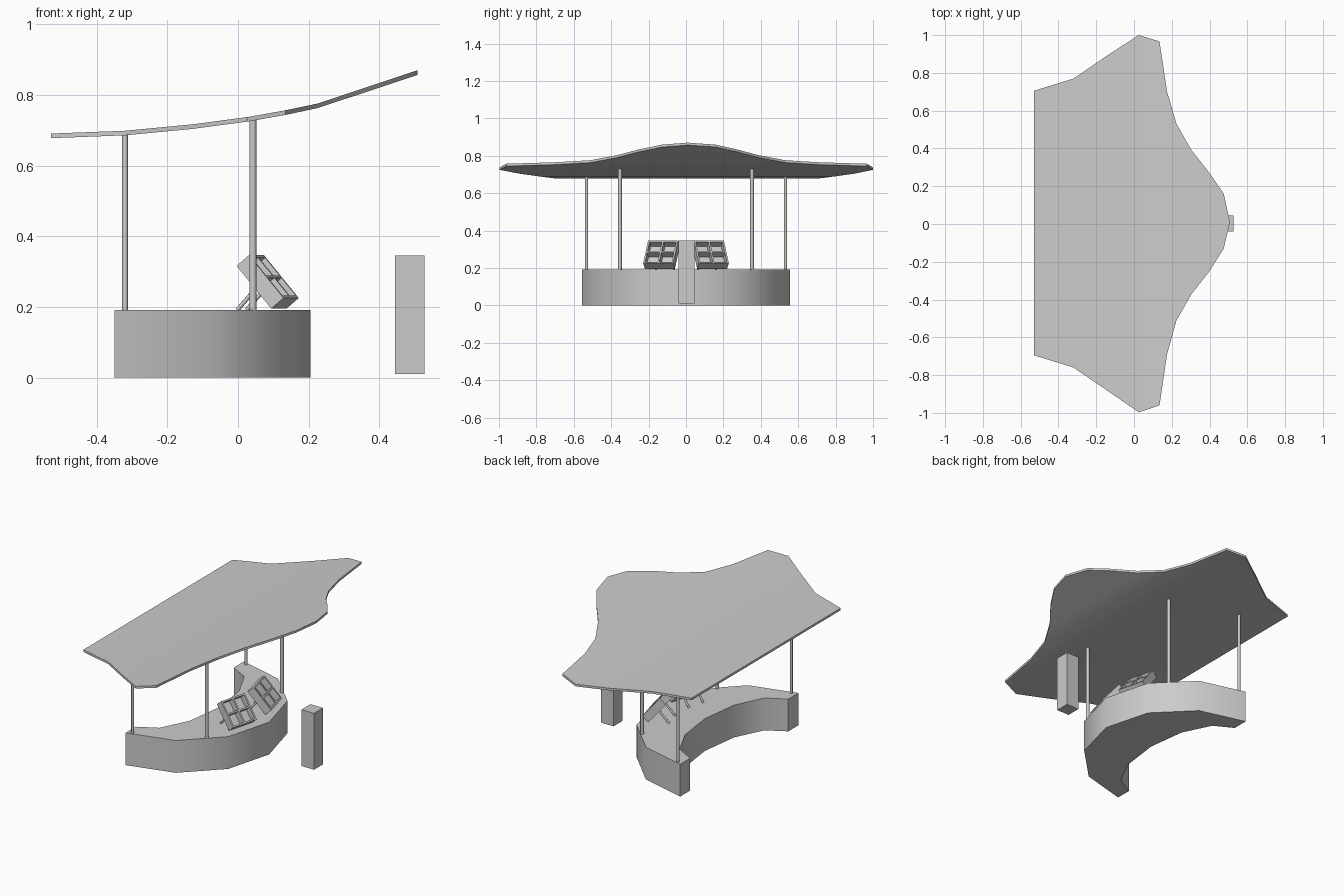
import bpy, bmesh
from math import cos, sin, pi, radians
from mathutils import Matrix, Vector

cube = bpy.data.objects.get("Cube")
if cube:
    bpy.data.objects.remove(cube, do_unlink=True)

grey = bpy.data.materials.new("light grey")
grey.use_nodes = True
grey.diffuse_color = (0.6, 0.6, 0.6, 1)
grey.node_tree.nodes["Principled BSDF"].inputs["Base Color"].default_value = (0.6, 0.6, 0.6, 1)


def finish(bm, name, smooth=False):
    bmesh.ops.recalc_face_normals(bm, faces=bm.faces)
    mesh = bpy.data.meshes.new(name)
    bm.to_mesh(mesh)
    bm.free()
    mesh.materials.append(grey)
    obj = bpy.data.objects.new(name, mesh)
    bpy.context.collection.objects.link(obj)
    if smooth:
        bpy.ops.object.select_all(action='DESELECT')
        obj.select_set(True)
        bpy.context.view_layer.objects.active = obj
        bpy.ops.object.shade_smooth_by_angle(angle=radians(50))
    return obj


def add_box(bm, centre, size, frame=Matrix()):
    m = frame @ Matrix.Translation(centre) @ Matrix.Diagonal((*size, 1))
    bmesh.ops.create_cube(bm, size=1, matrix=m)


def add_rod(bm, start, end, radius, sides=12):
    start, end = Vector(start), Vector(end)
    axis = end - start
    m = Matrix.Translation((start + end) / 2) @ axis.to_track_quat('Z', 'Y').to_matrix().to_4x4()
    bmesh.ops.create_cone(bm, cap_ends=True, segments=sides, radius1=radius,
                          radius2=radius, depth=axis.length, matrix=m)


def thicken(bm, height):
    res = bmesh.ops.extrude_face_region(bm, geom=bm.faces[:])
    verts = [g for g in res["geom"] if isinstance(g, bmesh.types.BMVert)]
    bmesh.ops.translate(bm, verts=verts, vec=(0, 0, height))


# Canopy: flat outline, creased across x and lifted along a curve
outline = [(-.53, .705), (-.32, .77), (-.13, .9), (.025, 1), (.135, .967), (.175, .7),
           (.225, .53), (.305, .39), (.4, .27), (.475, .16), (.508, .01),
           (.475, -.13), (.4, -.25), (.305, -.37), (.225, -.51), (.175, -.69),
           (.135, -.96), (.025, -.997), (-.13, -.89), (-.32, -.76), (-.53, -.695)]
curve = [(-.53, .678), (-.32, .686), (-.13, .704), (.035, .726),
         (.14, .745), (.225, .763), (.508, .857)]


def canopy_z(x):
    for (x0, z0), (x1, z1) in zip(curve, curve[1:]):
        if x <= x1:
            break
    return z0 + (z1 - z0) * (x - x0) / (x1 - x0)


bm = bmesh.new()
bm.faces.new([bm.verts.new((x, y, 0)) for x, y in outline])
for x, _ in curve[1:-1]:
    bmesh.ops.bisect_plane(bm, geom=bm.verts[:] + bm.edges[:] + bm.faces[:],
                           plane_co=(x, 0, 0), plane_no=(1, 0, 0))
for v in bm.verts:
    v.co.z = canopy_z(v.co.x)
thicken(bm, 0.013)
finish(bm, "canopy", True)

# Counter: crescent between a half circle and a half ellipse
STEPS, CX, TOP = 6, -.35, .192


def arc(bm, rx, ry):
    angles = [-pi / 2 + pi * i / STEPS for i in range(STEPS + 1)]
    return [bm.verts.new((CX + rx * cos(a), ry * sin(a), 0)) for a in angles]


bm = bmesh.new()
outer, inner = arc(bm, .555, .555), arc(bm, .225, .46)
for i in range(STEPS):
    bm.faces.new((outer[i], outer[i + 1], inner[i + 1], inner[i]))
thicken(bm, TOP)
finish(bm, "counter", True)

# Posts holding the canopy
for side, label in ((1, "left"), (-1, "right")):
    for x, y, r, end in ((-.32, .532, .008, "rear"), (.042, .353, .01, "front")):
        bm = bmesh.new()
        add_rod(bm, (x, side * y, TOP - .002), (x, side * y, canopy_z(x) + .004), r)
        finish(bm, f"{end}_post_{label}", True)

# Display trays: tilted open boxes with four compartments, on two struts each
W, L, D, T = .166, .158, .047, .009
for side, label in ((1, "left"), (-1, "right")):
    yaw = Matrix.Rotation(side * radians(15), 4, 'Z')
    base = Matrix.Translation((.084, side * .131, .271)) @ yaw
    frame = base @ Matrix.Rotation(radians(50), 4, 'Y')
    bm = bmesh.new()
    add_box(bm, (0, 0, (T - D) / 2), (L, W, T), frame)
    for k in (-1, 0, 1):
        add_box(bm, (k * (L - T) / 2, 0, 0), (T, W, D), frame)
        add_box(bm, (0, k * (W - T) / 2, 0), (L, T, D), frame)
    finish(bm, f"display_tray_{label}")
    bm = bmesh.new()
    for k in (-1, 1):
        add_rod(bm, base @ Vector((-.075, k * .05, TOP - .271)),
                base @ Vector((-.016, k * .05, -.013)), .006, 8)
    finish(bm, f"tray_struts_{label}", True)

# Free-standing pillar in front of the counter
bm = bmesh.new()
add_box(bm, (.486, .003, .178), (.083, .085, .335))
finish(bm, "pillar")
